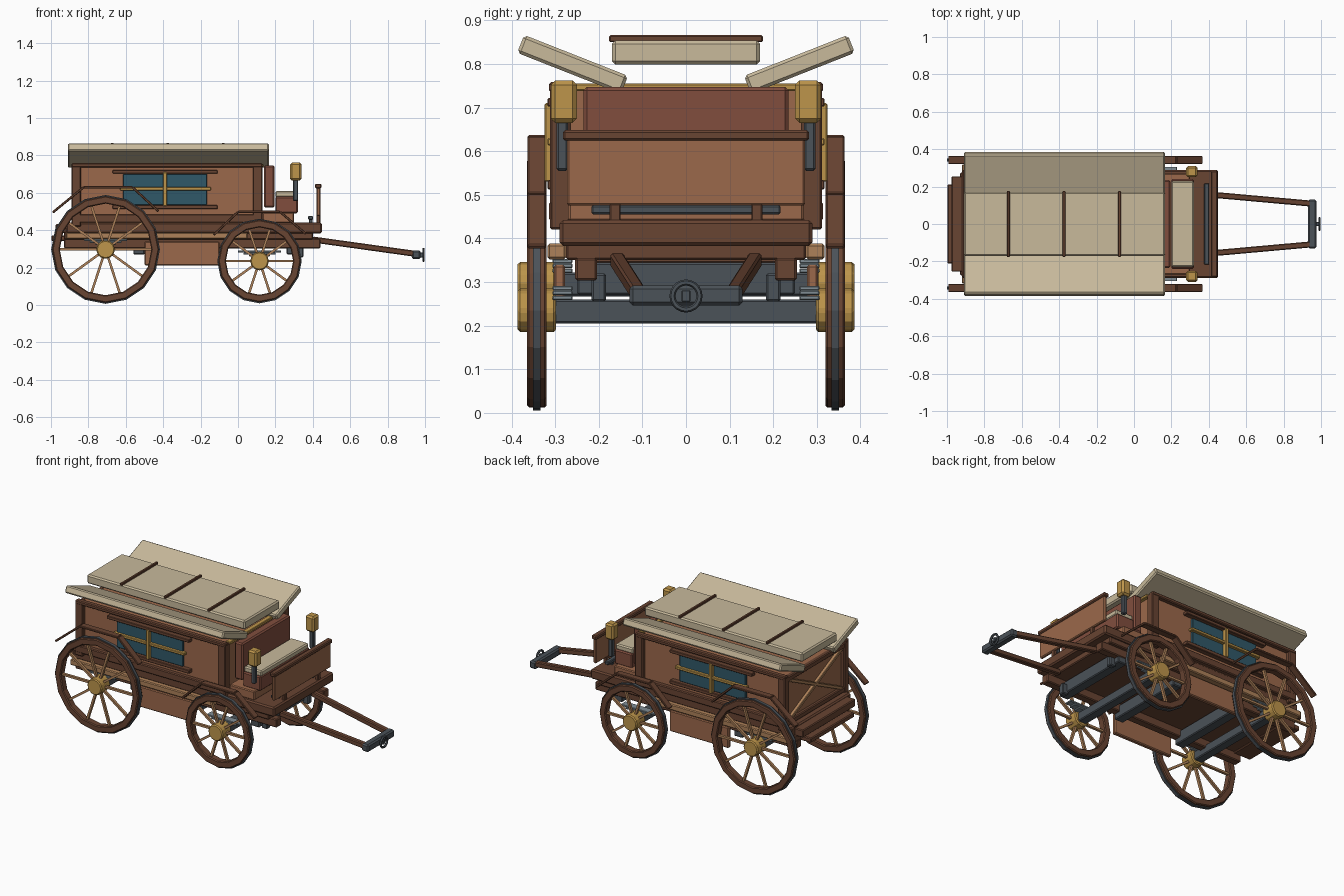
import bpy, bmesh, math
from mathutils import Vector, Matrix

if "Cube" in bpy.data.objects:
    bpy.data.objects.remove(bpy.data.objects["Cube"])


def mat(name, r, g, b):
    m = bpy.data.materials.new(name)
    m.diffuse_color = (r, g, b, 1)
    m.use_nodes = True
    m.node_tree.nodes["Principled BSDF"].inputs["Base Color"].default_value = m.diffuse_color
    return m


WOOD = mat("wood", 0.33, 0.14, 0.07)
DARK = mat("dark_wood", 0.14, 0.058, 0.032)
RED = mat("leather", 0.22, 0.076, 0.048)
CREAM = mat("canvas", 0.58, 0.49, 0.33)
GOLD = mat("brass", 0.51, 0.30, 0.07)
TAN = mat("tan_wood", 0.42, 0.22, 0.10)
IRON = mat("iron", 0.07, 0.084, 0.098)
STEEL = mat("steel", 0.22, 0.27, 0.30)
GLASS = mat("glass", 0.03, 0.098, 0.138)


def finish(bm, name, m, bevel=0.0):
    bmesh.ops.recalc_face_normals(bm, faces=bm.faces)
    me = bpy.data.meshes.new(name)
    bm.to_mesh(me)
    bm.free()
    ob = bpy.data.objects.new(name, me)
    bpy.context.collection.objects.link(ob)
    me.materials.append(m)
    if bevel:
        b = ob.modifiers.new("bevel", 'BEVEL')
        b.width, b.segments = bevel, 1
    return ob


def box(name, x, y, z, m, bevel=0.005, rot=0.0):
    """Box from (min, max) ranges, optionally turned about its own x axis."""
    bm = bmesh.new()
    bmesh.ops.create_cube(bm, size=1)
    size = Vector((x[1] - x[0], y[1] - y[0], z[1] - z[0]))
    mid = Vector((sum(x), sum(y), sum(z))) / 2
    bm.transform(Matrix.Translation(mid) @ Matrix.Rotation(rot, 4, 'X') @ Matrix.Diagonal((*size, 1)))
    return finish(bm, name, m, bevel)


def pair(name, x, y, z, m, bevel=0.005, rot=0.0):
    """Box mirrored left and right."""
    box(name + "_left", x, y, z, m, bevel, rot)
    box(name + "_right", x, (-y[1], -y[0]), z, m, bevel, -rot)


def beam(name, a, b, w, h, m, bevel=0.003):
    """Bar between two points; w is along y where possible, h is the other thickness."""
    a, b = Vector(a), Vector(b)
    d = (b - a).normalized()
    side = Vector((0, 1, 0)) if abs(d.y) < 0.5 else Vector((1, 0, 0))
    up = d.cross(side).normalized()
    side = up.cross(d)
    M = Matrix((d * (b - a).length, side * w, up * h)).transposed().to_4x4()
    bm = bmesh.new()
    bmesh.ops.create_cube(bm, size=1)
    bm.transform(Matrix.Translation((a + b) / 2) @ M)
    return finish(bm, name, m, bevel)


def ring(name, c, r0, r1, w, m, n=16, bevel=0.0):
    """Flat wheel ring with its axis along y."""
    bm = bmesh.new()
    loops = []
    for i in range(n):
        t = 2 * math.pi * i / n
        loops.append([bm.verts.new((c[0] + r * math.cos(t), c[1] + y, c[2] + r * math.sin(t)))
                      for r, y in ((r0, -w / 2), (r1, -w / 2), (r1, w / 2), (r0, w / 2))])
    for i in range(n):
        p, q = loops[i], loops[(i + 1) % n]
        for k in range(4):
            bm.faces.new((p[k], p[(k + 1) % 4], q[(k + 1) % 4], q[k]))
    return finish(bm, name, m, bevel)


def cyl(name, c, r, length, m, n=12, bevel=0.006):
    bm = bmesh.new()
    bmesh.ops.create_cone(bm, cap_ends=True, segments=n, radius1=r, radius2=r, depth=length)
    bm.transform(Matrix.Translation(c) @ Matrix.Rotation(math.pi / 2, 4, 'X'))
    return finish(bm, name, m, bevel)


# Wheels with rims, iron tyres, hubs, spokes and fenders
for end, wx, wz, r in (("rear", -0.708, 0.297, 0.285), ("front", 0.115, 0.235, 0.22)):
    for s, side in ((-1, "right"), (1, "left")):
        tag = f"{end}_{side}"
        c = (wx, s * 0.342, wz)
        ring("rim_" + tag, c, r - 0.04, r, 0.045, DARK, bevel=0.005)
        ring("tyre_" + tag, c, r - 0.005, r + 0.006, 0.018, IRON)
        cyl("hub_" + tag, c, 0.05, 0.088, GOLD)
        for i in range(10):
            t = 2 * math.pi * i / 10
            d = Vector((math.cos(t), 0, math.sin(t)))
            beam(f"spoke_{tag}_{i}", Vector(c) + d * 0.03, Vector(c) + d * (r - 0.03), 0.016, 0.013, TAN, 0)
        if end == "rear":
            pts = [(-0.99, 0.495), (-0.825, 0.63), (-0.565, 0.63), (-0.425, 0.50)]
        else:
            pts = [(-0.13, 0.375), (0.0, 0.498), (0.225, 0.498), (0.363, 0.38)]
        for i in range(3):
            (x0, z0), (x1, z1) = pts[i], pts[i + 1]
            beam(f"fender_{tag}_{i}", (x0, s * 0.342, z0), (x1, s * 0.342, z1), 0.042, 0.013, DARK)
        # leaf springs
        sz = wz + 0.024
        for i, l in enumerate((0.115, 0.085, 0.055)):
            yc = s * 0.283
            box(f"spring_{tag}_{i}", (wx - l, wx + l), (yc - 0.023, yc + 0.023),
                (sz + 0.022 - i * 0.011, sz + 0.032 - i * 0.011), STEEL, 0.002)
    box(end + "_axle", (wx - 0.028, wx + 0.028), (-0.31, 0.31), (wz - 0.03, wz + 0.025), IRON)

# Chassis
pair("chassis_rail", (-0.93, 0.44), (0.204, 0.254), (0.303, 0.355), DARK)
for i, x in enumerate((0.29, -0.1, -0.53)):
    box(f"bolster_{i}", (x - 0.03, x + 0.03), (-0.25, 0.25), (0.27, 0.345), IRON)
pair("shaft_hanger", (0.31, 0.35), (0.183, 0.217), (0.255, 0.32), IRON)
pair("side_skirt", (-0.5, -0.1), (0.277, 0.303), (0.212, 0.34), WOOD)
pair("running_plank", (-0.92, 0.05), (0.275, 0.318), (0.352, 0.388), TAN)
box("underfloor", (-0.93, 0.40), (-0.275, 0.275), (0.35, 0.39), DARK)
box("floor", (-0.92, 0.448), (-0.29, 0.29), (0.383, 0.442), DARK, 0.008)
box("rear_step", (-0.998, -0.88), (-0.21, 0.21), (0.342, 0.372), DARK)
box("rear_ledge", (-0.975, -0.88), (-0.255, 0.255), (0.385, 0.432), DARK)

# Cabin
box("cabin", (-0.87, 0.115), (-0.287, 0.287), (0.43, 0.745), WOOD)
for x in (-0.865, 0.105):
    pair("post_rear" if x < 0 else "post_front", (x - 0.026, x + 0.026), (0.265, 0.312), (0.42, 0.75), DARK)
pair("bottom_rail", (-0.89, 0.13), (0.28, 0.314), (0.44, 0.485), DARK)
pair("top_rail", (-0.89, 0.13), (0.28, 0.314), (0.735, 0.758), DARK)
box("front_brass_trim", (0.105, 0.135), (-0.27, 0.27), (0.738, 0.755), GOLD, 0.003)

# Side windows
pair("window", (-0.615, -0.165), (0.28, 0.30), (0.535, 0.70), GLASS, 0.003)
pair("window_bar", (-0.63, -0.145), (0.29, 0.318), (0.613, 0.63), GOLD, 0.003)
pair("window_mullion", (-0.4, -0.38), (0.29, 0.324), (0.53, 0.71), GOLD, 0.003)
pair("window_sill", (-0.67, -0.11), (0.285, 0.318), (0.512, 0.534), DARK, 0.003)
pair("window_header", (-0.67, -0.11), (0.285, 0.318), (0.702, 0.722), DARK, 0.003)

# Rear panel frame and cross brace
for z in (0.46, 0.73):
    box("rear_rail", (-0.89, -0.86), (-0.29, 0.29), (z - 0.016, z + 0.016), DARK)
for s in (-1, 1):
    beam("rear_brace", (-0.878, -s * 0.25, 0.475), (-0.878, s * 0.25, 0.715), 0.022, 0.02, TAN)

# Canvas roof and ribs
box("roof_centre", (-0.91, 0.165), (-0.17, 0.17), (0.799, 0.854), CREAM, 0.008)
pair("roof_wing", (-0.91, 0.165), (0.132, 0.388), (0.777, 0.821), CREAM, 0.007, math.radians(21.5))
for i, x in enumerate((-0.672, -0.375, -0.078)):
    box(f"roof_rib_{i}", (x - 0.008, x + 0.008), (-0.176, 0.176), (0.85, 0.866), DARK, 0.003)

# Driver's seat
box("seat_back", (0.14, 0.195), (-0.235, 0.235), (0.52, 0.747), RED, 0.008)
box("seat_plinth", (0.13, 0.30), (-0.27, 0.27), (0.44, 0.495), WOOD)
box("seat_base", (0.2, 0.32), (-0.24, 0.24), (0.49, 0.58), RED, 0.007)
box("seat_cushion", (0.2, 0.32), (-0.23, 0.23), (0.575, 0.61), CREAM, 0.007)

# Dashboard and foot rail
box("dashboard", (0.42, 0.44), (-0.273, 0.273), (0.475, 0.635), WOOD)
box("dashboard_cap", (0.413, 0.447), (-0.282, 0.282), (0.624, 0.648), DARK)
pair("dashboard_foot", (0.42, 0.44), (0.15, 0.175), (0.43, 0.48), DARK, 0.003)
box("foot_rail", (0.375, 0.402), (-0.217, 0.217), (0.455, 0.476), IRON, 0.004)
pair("foot_rail_leg", (0.38, 0.398), (0.155, 0.175), (0.43, 0.46), IRON, 0.002)

# Lamps
pair("lamp_post", (0.295, 0.322), (0.27, 0.297), (0.555, 0.68), IRON)
pair("lamp", (0.279, 0.339), (0.25, 0.31), (0.665, 0.762), GOLD, 0.01)

# Draught shafts, crossbar and ring
for s in (-1, 1):
    beam("shaft", (0.40, s * 0.158, 0.35), (0.96, s * 0.108, 0.272), 0.032, 0.032, DARK, 0.005)
box("shaft_crossbar", (0.93, 0.976), (-0.13, 0.13), (0.246, 0.292), IRON, 0.008)
bpy.ops.mesh.primitive_torus_add(major_segments=20, minor_segments=6, major_radius=0.031, minor_radius=0.007,
                                 location=(0.992, 0, 0.268), rotation=(0, math.pi / 2, 0))
bpy.context.object.name = "hitch_ring"
bpy.context.object.data.materials.append(IRON)
box("hitch_tang", (0.97, 0.995), (-0.01, 0.01), (0.255, 0.281), IRON, 0.002)
